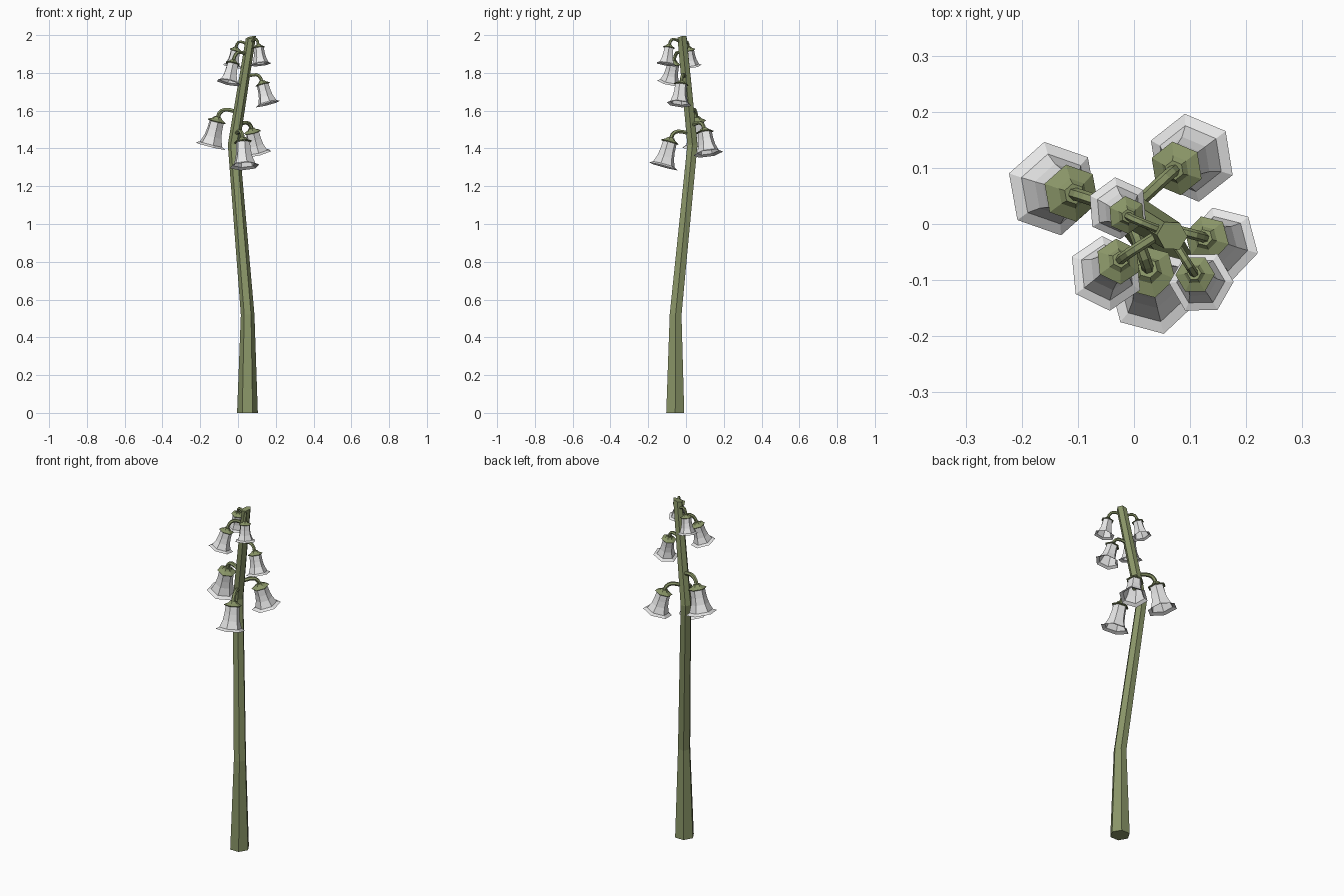
import bpy
import bmesh
from math import radians, sin, cos, tau
from mathutils import Vector
from mathutils.geometry import interpolate_bezier

cube = bpy.data.objects.get("Cube")
if cube:
    bpy.data.objects.remove(cube, do_unlink=True)


def make_material(name, color):
    mat = bpy.data.materials.new(name)
    mat.use_nodes = True
    mat.diffuse_color = color
    mat.node_tree.nodes["Principled BSDF"].inputs["Base Color"].default_value = color
    return mat


GREEN = make_material("stem green", (0.255, 0.305, 0.138, 1))
WHITE = make_material("petal white", (0.84, 0.84, 0.84, 1))
UP = Vector((0, 0, 1))


def loft(name, rings, ref, mat, caps=(True, True), sides=6):
    """Skin rings of (centre, axis, radius); ref sets where the first corner points."""
    bm = bmesh.new()
    loops = []
    for centre, axis, radius in rings:
        axis = axis.normalized()
        u = (ref - axis * ref.dot(axis)).normalized()
        v = axis.cross(u)
        loops.append([bm.verts.new(centre + radius * (u * cos(tau * i / sides) + v * sin(tau * i / sides)))
                      for i in range(sides)])
    for low, high in zip(loops, loops[1:]):
        for i in range(sides):
            j = (i + 1) % sides
            bm.faces.new((low[i], low[j], high[j], high[i]))
    if caps[0]:
        bm.faces.new(loops[0][::-1])
    if caps[1]:
        bm.faces.new(loops[-1])
    mesh = bpy.data.meshes.new(name)
    bm.to_mesh(mesh)
    bm.free()
    mesh.materials.append(mat)
    obj = bpy.data.objects.new(name, mesh)
    bpy.context.collection.objects.link(obj)
    return obj


# Bent tapering stem
STEM = [Vector(p) for p in ((0.05, -0.057, 0), (0.051, -0.055, 0.52),
                            (-0.023, 0.034, 1.42), (0.068, -0.021, 1.988))]
stem_axes = [UP,
             (STEM[1] - STEM[0]).normalized() + (STEM[2] - STEM[1]).normalized(),
             (STEM[2] - STEM[1]).normalized() + (STEM[3] - STEM[2]).normalized(),
             Vector((-0.25, -0.2, 1))]
loft("stem", list(zip(STEM, stem_axes, (0.055, 0.036, 0.031, 0.028))), Vector((1, 0, 0)), GREEN)


def stem_point(z):
    for a, b in zip(STEM, STEM[1:]):
        if z <= b.z:
            return a.lerp(b, (z - a.z) / (b.z - a.z))
    return STEM[-1]


# Bell outline: (radius, distance along the bell), as shares of mouth radius and length
BELL = ((0.47, 0), (0.5, 0.35), (0.57, 0.62), (0.75, 0.92), (1, 1))
CAP = ((0.22, -0.17), (0.32, -0.09), (0.61, 0.0), (0.56, 0.03))


def flower(label, joint_z, top, mouth, radius, corner):
    top, mouth = Vector(top), Vector(mouth)
    axis = mouth - top
    d = axis.normalized()
    ref = Vector((cos(radians(corner)), sin(radians(corner)), 0))

    def rings(outline):
        return [(top + axis * s, d, r * radius) for r, s in outline]

    loft(label + "_bell", rings(BELL), ref, WHITE, caps=(True, False))
    loft(label + "_cap", rings(CAP), ref, GREEN)
    loft(label + "_pistil", rings(((0.12, 0), (0.15, 0.5))), ref, GREEN)

    # Arching stalk from the stem down into the cap
    start = stem_point(joint_z)
    neck = top - axis * 0.13
    out = Vector((neck.x - start.x, neck.y - start.y, 0))
    lift = max(joint_z - neck.z, 0.02)
    path = interpolate_bezier(start, start + out * 0.55 + UP * 0.02,
                              neck - d * (lift + 0.03), neck, 7)
    tangents = [path[min(i + 1, 6)] - path[max(i - 1, 0)] for i in range(7)]
    side = out.cross(UP).normalized()
    loft(label + "_stalk", [(p, t, 0.135 * radius) for p, t in zip(path, tangents)], side, GREEN)


# Flowers: joint height, bell top, mouth centre, mouth radius, corner angle
flower("lower_right", 1.59, (-0.112, 0.055, 1.545), (-0.145, 0.063, 1.412), 0.085, 40)
flower("lower_back", 1.52, (0.076, 0.099, 1.487), (0.103, 0.118, 1.373), 0.080, 38)
flower("lower_front", 1.475, (0.026, -0.085, 1.435), (0.034, -0.12, 1.305), 0.081, 45)
flower("middle_left", 1.775, (0.13, -0.026, 1.74), (0.157, -0.036, 1.635), 0.068, 45)
flower("middle_front", 1.895, (-0.028, -0.067, 1.85), (-0.05, -0.088, 1.748), 0.068, 35)
flower("upper_right", 1.945, (-0.013, 0.016, 1.922), (-0.029, 0.028, 1.835), 0.056, 35)
flower("upper_front", 1.958, (0.109, -0.09, 1.935), (0.12, -0.104, 1.845), 0.058, 0)
